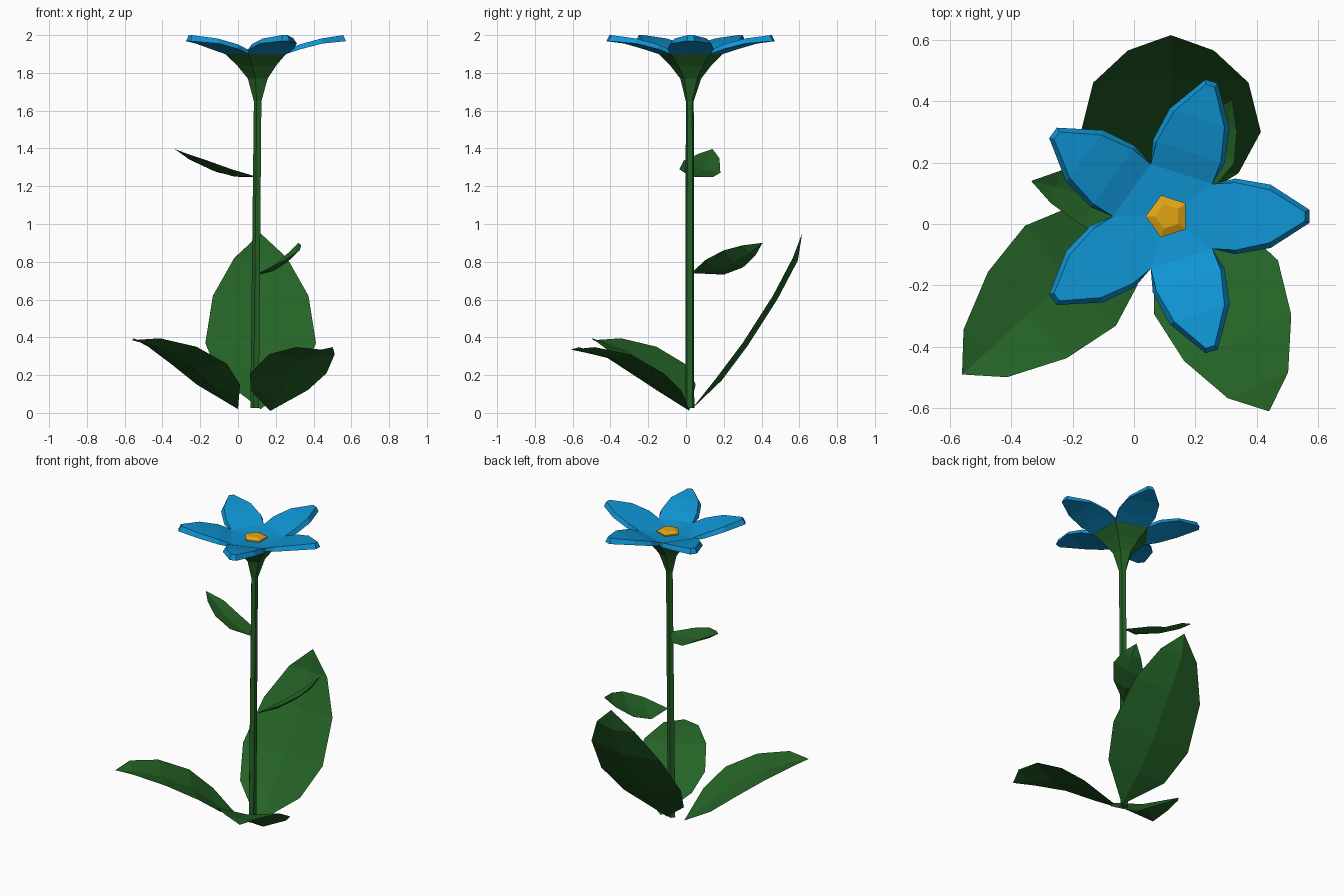
import bpy, bmesh, math
from mathutils import Vector

if "Cube" in bpy.data.objects:
    bpy.data.objects.remove(bpy.data.objects["Cube"])


def material(name, rgb):
    m = bpy.data.materials.new(name)
    m.diffuse_color = (*rgb, 1)
    m.use_nodes = True
    m.node_tree.nodes["Principled BSDF"].inputs["Base Color"].default_value = m.diffuse_color
    return m


green = material("leaf green", (0.018, 0.125, 0.02))
blue = material("petal blue", (0.005, 0.30, 0.66))
yellow = material("centre yellow", (0.75, 0.38, 0.008))


def finish(bm, name, mat):
    bmesh.ops.remove_doubles(bm, verts=bm.verts[:], dist=0.0005)
    bmesh.ops.recalc_face_normals(bm, faces=bm.faces[:])
    me = bpy.data.meshes.new(name)
    bm.to_mesh(me)
    bm.free()
    me.materials.append(mat)
    ob = bpy.data.objects.new(name, me)
    bpy.context.collection.objects.link(ob)
    return ob


def face(bm, *pts):
    bm.faces.new([bm.verts.new(p) for p in pts])


def five_sided(name, mat, rings):
    """Closed five-sided body from rings (cx, cy, z, radius)."""
    bm = bmesh.new()
    loops = []
    for cx, cy, z, r in rings:
        loops.append([bm.verts.new((cx + r * math.cos(math.radians(36 + 72 * k)),
                                    cy + r * math.sin(math.radians(36 + 72 * k)), z))
                      for k in range(5)])
    for a, b in zip(loops, loops[1:]):
        for k in range(5):
            j = (k + 1) % 5
            bm.faces.new((a[k], a[j], b[j], b[k]))
    bm.faces.new(loops[0])
    bm.faces.new(loops[-1])
    return finish(bm, name, mat)


def leaf(name, base, rows, tip, sag):
    """Thin folded leaf: rows of (centre, half-width vector), crease on the underside."""
    bm = bmesh.new()
    base, tip = Vector(base), Vector(tip)
    centres = [base] + [Vector(c) for c, h in rows] + [tip]
    left, right, top, low = [base], [base], [base], [base]
    for i, (c, h) in enumerate(rows):
        c, h = Vector(c), Vector(h)
        n = h.cross(centres[i + 2] - centres[i]).normalized()
        if n.z > 0:
            n = -n
        left.append(c - h)
        right.append(c + h)
        top.append(c + n * (sag - 0.006))
        low.append(c + n * sag)
    for s in (left, right, top, low):
        s.append(tip)
    last = len(centres) - 2
    for side in (left, right):
        for spine in (top, low):
            for i in range(last + 1):
                if i == 0:
                    face(bm, base, side[1], spine[1])
                elif i == last:
                    face(bm, side[i], tip, spine[i])
                else:
                    face(bm, side[i], side[i + 1], spine[i + 1], spine[i])
    return finish(bm, name, green)


def ground_leaf(name, base, tip, profile, sag):
    """Leaf with level cross-sections; profile is (distance, half width, height)."""
    b, t = Vector(base), Vector(tip)
    d = Vector((t.x - b.x, t.y - b.y, 0)).normalized()
    p = Vector((-d.y, d.x, 0))
    rows = [((b.x + d.x * a, b.y + d.y * a, z), p * w) for a, w, z in profile]
    return leaf(name, base, rows, tip, sag)


# Stem flaring into the cup below the petals
CX, CY = 0.11, 0.025
five_sided("stem_and_cup", green, [
    (0.09, 0.02, 0.025, 0.025), (0.106, 0.02, 1.65, 0.022), (CX, CY, 1.77, 0.058),
    (CX, CY, 1.84, 0.115), (CX, CY, 1.90, 0.178)])

# Five petals: rows of (bottom radius, top radius, bottom half width, top half width, z, z)
rows = [(0.145, 0.145, 0.1054, 0.1054, 1.90, 1.922),
        (0.22, 0.22, 0.123, 0.110, 1.925, 1.952),
        (0.335, 0.332, 0.103, 0.086, 1.955, 1.982),
        (0.462, 0.447, 0.021, 0.015, 1.968, 2.0)]
bm = bmesh.new()
for k in range(5):
    ca, sa = math.cos(math.radians(72 * k)), math.sin(math.radians(72 * k))

    def at(r, w, z):
        return (CX + r * ca - w * sa, CY + r * sa + w * ca, z)

    lo = [(at(a, -w, z), at(a, w, z)) for a, _, w, _, z, _ in rows]
    hi = [(at(a, -w, z), at(a, w, z)) for _, a, _, w, _, z in rows]
    face(bm, (CX, CY, 1.905), *hi[0])
    face(bm, (CX, CY, 1.895), *lo[0])
    for i in range(3):
        face(bm, hi[i][0], hi[i][1], hi[i + 1][1], hi[i + 1][0])
        face(bm, lo[i][0], lo[i][1], lo[i + 1][1], lo[i + 1][0])
        for s in (0, 1):
            face(bm, lo[i][s], lo[i + 1][s], hi[i + 1][s], hi[i][s])
    face(bm, lo[3][0], lo[3][1], hi[3][1], hi[3][0])
finish(bm, "petals", blue)

# Flower centre
five_sided("flower_centre", yellow, [
    (CX, CY, 1.90, 0.072), (CX, CY, 1.92, 0.072), (CX, CY, 1.933, 0.042)])

# Three large leaves at the ground
ground_leaf("back_leaf", (0.12, 0.03, 0.02), (0.12, 0.615, 0.95),
            [(0.135, 0.22, 0.19), (0.27, 0.293, 0.37), (0.43, 0.253, 0.62), (0.535, 0.14, 0.82)], 0.03)
ground_leaf("front_left_leaf", (0.0, 0.02, 0.02), (-0.56, -0.49, 0.385),
            [(0.14, 0.17, 0.15), (0.28, 0.22, 0.26), (0.47, 0.19, 0.35), (0.655, 0.105, 0.395)], 0.03)
ground_leaf("front_right_leaf", (0.17, 0.02, 0.01), (0.44, -0.61, 0.335),
            [(0.12, 0.165, 0.12), (0.245, 0.22, 0.21), (0.425, 0.19, 0.31), (0.593, 0.107, 0.348)], 0.03)

# Two small tilted leaves on the stem
leaf("upper_stem_leaf", (0.10, 0.025, 1.25),
     [((-0.015, 0.055, 1.27), (-0.02, -0.09, 0.02)),
      ((-0.13, 0.085, 1.303), (-0.03, -0.097, 0.032)),
      ((-0.25, 0.122, 1.36), (-0.02, -0.055, 0.012))],
     (-0.335, 0.14, 1.397), 0.02)
leaf("lower_stem_leaf", (0.11, 0.03, 0.74),
     [((0.18, 0.15, 0.77), (0.065, -0.05, 0.038)),
      ((0.25, 0.25, 0.815), (0.076, -0.052, 0.045)),
      ((0.295, 0.335, 0.862), (0.04, -0.035, 0.025))],
     (0.32, 0.405, 0.90), 0.02)
